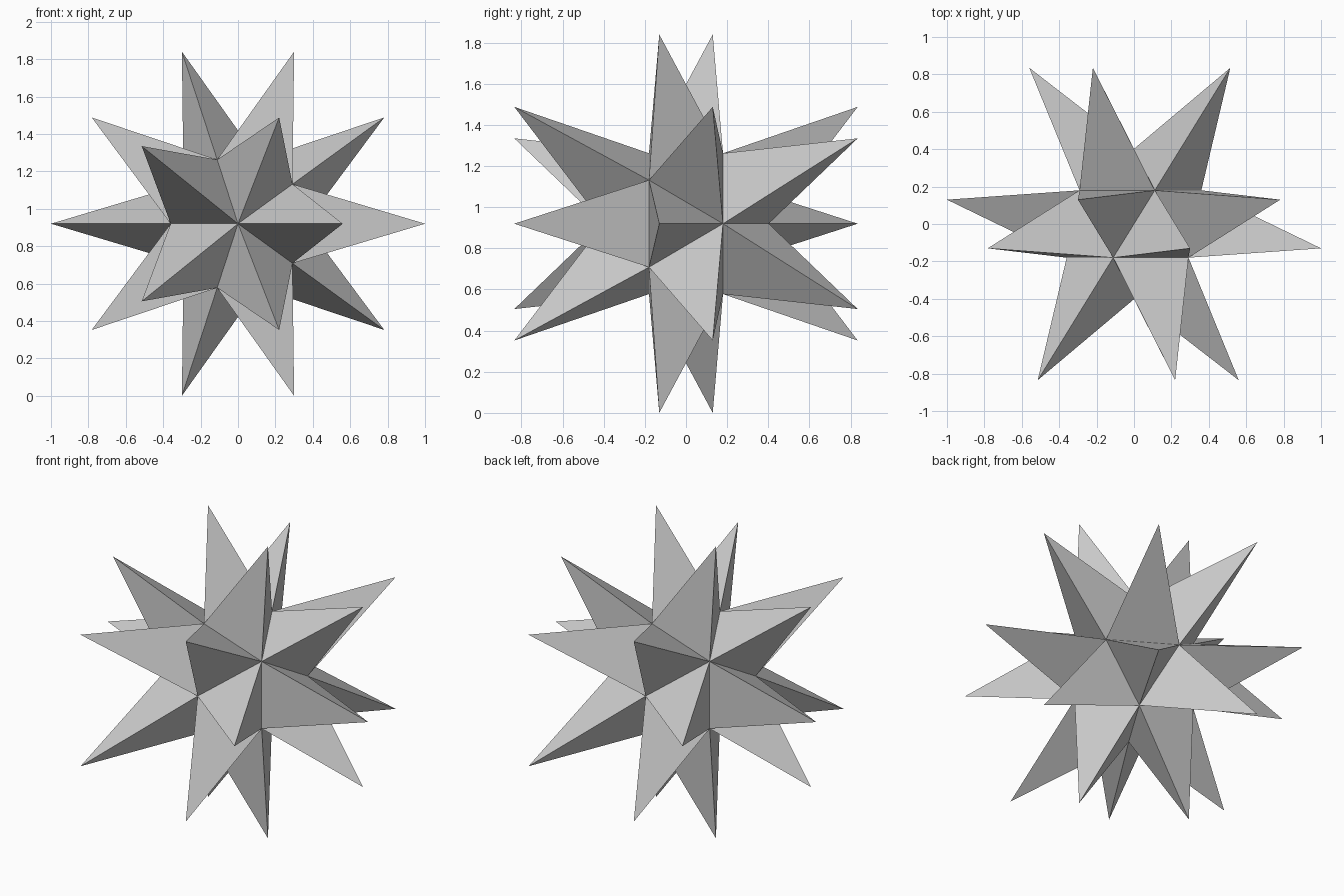
import bpy, bmesh
from math import cos, sin, radians
from mathutils import Vector

cube = bpy.data.objects.get("Cube")
if cube:
    bpy.data.objects.remove(cube)

CENTRE = Vector((0, 0, 0.92))

# Grey material
grey = bpy.data.materials.new("light grey")
grey.use_nodes = True
colour = (0.6, 0.6, 0.6, 1)
grey.diffuse_color = colour
grey.node_tree.nodes["Principled BSDF"].inputs["Base Color"].default_value = colour

# Core icosahedron: a front pole and a ring of five, then their opposites
front = [Vector((0, -0.402, 0))]
for i in range(5):
    a = radians(36 + 72 * i)
    front.append(Vector((0.36 * cos(a), -0.18, 0.36 * sin(a))))
core = front + [-v for v in front]

# Spike tips: one of each kind, repeated by mirroring and inversion
kinds = [(0.56, -0.835, 0), (0.22, -0.835, 0.568), (-0.515, -0.835, 0.415),
         (1, -0.13, 0), (0.782, 0.13, 0.568), (0.3, -0.13, 0.92)]
tips = []
for x, y, z in kinds:
    for up in ((1, -1) if z else (1,)):
        tip = Vector((x, y, z * up))
        tips += [tip, -tip]

# Each spike is a three-sided pyramid on the nearest core triangle
bm = bmesh.new()
base = [bm.verts.new(v + CENTRE) for v in core]
for tip in tips:
    near = sorted(range(len(core)), key=lambda i: -core[i].dot(tip))[:3]
    apex = bm.verts.new(tip + CENTRE)
    for k in range(3):
        bm.faces.new((base[near[k]], base[near[k - 2]], apex))
bmesh.ops.recalc_face_normals(bm, faces=bm.faces[:])

mesh = bpy.data.meshes.new("spiked_star")
bm.to_mesh(mesh)
bm.free()
mesh.materials.append(grey)
star = bpy.data.objects.new("spiked_star", mesh)
bpy.context.collection.objects.link(star)
